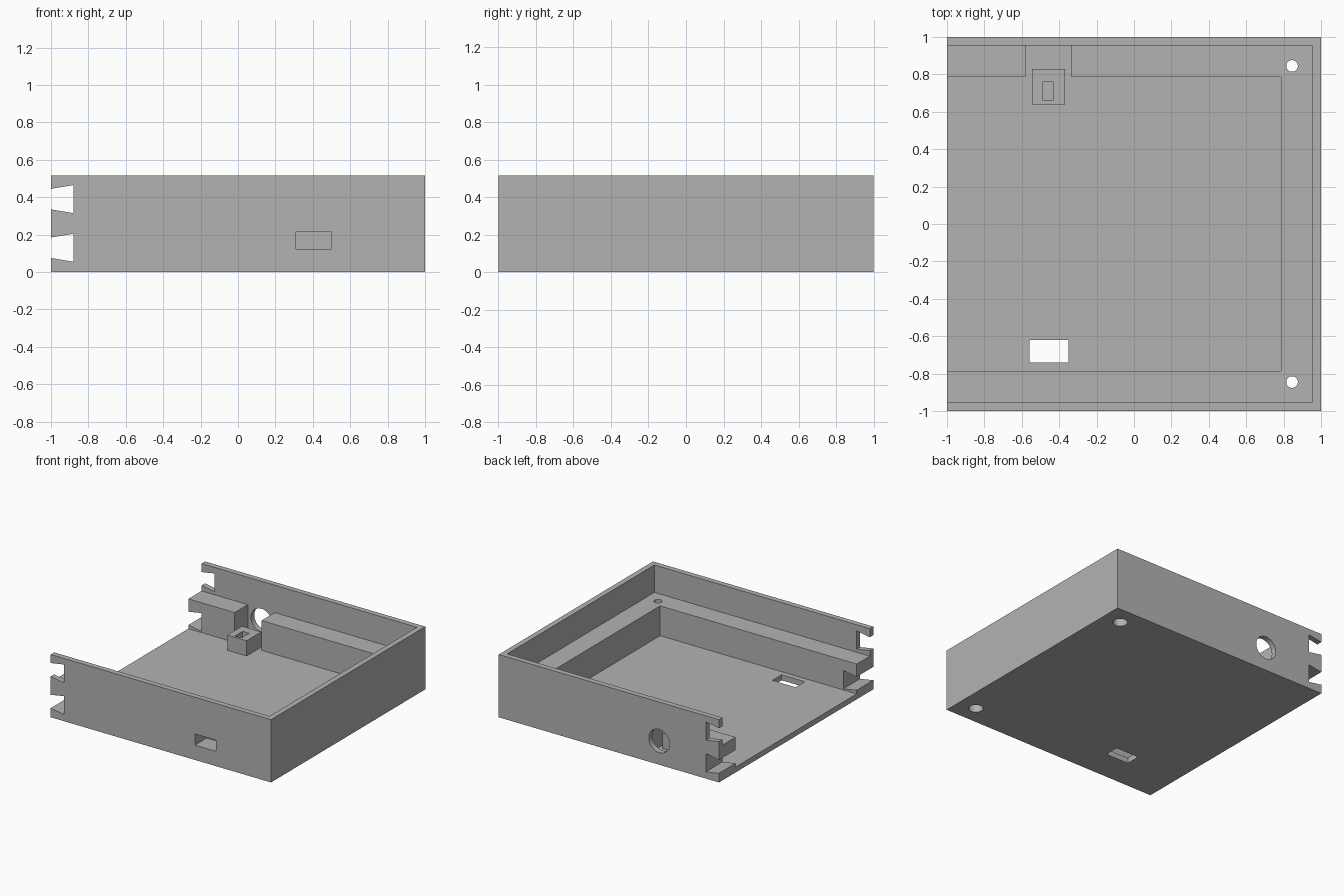
import bpy
import bmesh
from mathutils import Matrix, Vector

cube = bpy.data.objects.get("Cube")
if cube:
    bpy.data.objects.remove(cube, do_unlink=True)

grey = bpy.data.materials.new("plain grey")
grey.use_nodes = True
GREY = (0.45, 0.45, 0.45, 1)
grey.diffuse_color = GREY
grey.node_tree.nodes["Principled BSDF"].inputs["Base Color"].default_value = GREY

HEIGHT, FLOOR, LEDGE = 0.515, 0.045, 0.29
WALL_IN, LEDGE_IN = 0.955, 0.785


def finish(name, bm):
    bmesh.ops.recalc_face_normals(bm, faces=bm.faces)
    mesh = bpy.data.meshes.new(name)
    bm.to_mesh(mesh)
    bm.free()
    mesh.materials.append(grey)
    obj = bpy.data.objects.new(name, mesh)
    bpy.context.collection.objects.link(obj)
    return obj


def box(name, x, y, z):
    bm = bmesh.new()
    lo, hi = Vector((x[0], y[0], z[0])), Vector((x[1], y[1], z[1]))
    size = Matrix.Diagonal((hi - lo).to_4d())
    bmesh.ops.create_cube(bm, size=1, matrix=Matrix.Translation((lo + hi) / 2) @ size)
    return finish(name, bm)


def cylinder(name, centre, radius, depth, axis="Z"):
    bm = bmesh.new()
    turn = Matrix.Rotation(1.570796, 4, "X") if axis == "Y" else Matrix()
    bmesh.ops.create_cone(bm, cap_ends=True, segments=40, radius1=radius, radius2=radius,
                          depth=depth, matrix=Matrix.Translation(centre) @ turn)
    return finish(name, bm)


def dovetail(name, z):
    # trapezoid that widens inward, run through both side walls
    bm = bmesh.new()
    profile = [(-1.04, -0.048), (-0.88, -0.075), (-0.88, 0.075), (-1.04, 0.048)]
    face = bm.faces.new([bm.verts.new((x, -1.1, z + dz)) for x, dz in profile])
    new = bmesh.ops.extrude_face_region(bm, geom=[face])["geom"]
    bmesh.ops.translate(bm, vec=(0, 2.2, 0),
                        verts=[v for v in new if isinstance(v, bmesh.types.BMVert)])
    return finish(name, bm)


def cut(target, *cutters):
    for cutter in cutters:
        cutter.hide_render = True
        mod = target.modifiers.new("cut", "BOOLEAN")
        mod.operation, mod.solver, mod.object = "DIFFERENCE", "EXACT", cutter
        bpy.context.view_layer.objects.active = target
        bpy.ops.object.modifier_apply(modifier=mod.name)
        bpy.data.objects.remove(cutter, do_unlink=True)


# tray: walls, stepped ledge and floor, open at one end
tray = box("tray", (-1, 1), (-1, 1), (0, HEIGHT))
cut(tray,
    box("upper_cavity", (-1.2, WALL_IN), (-WALL_IN, WALL_IN), (LEDGE, 0.7)),
    box("lower_cavity", (-1.2, LEDGE_IN), (-LEDGE_IN, LEDGE_IN), (FLOOR, 0.6)),
    box("ledge_gap", (-0.58, -0.335), (0.7, WALL_IN), (FLOOR, 0.6)))

# dovetail notches at the open end
cut(tray, dovetail("upper_notch", 0.39), dovetail("lower_notch", 0.13))

# round port, front pocket and floor window
cut(tray,
    cylinder("port", (-0.457, 1, 0.195), 0.095, 0.2, "Y"),
    box("front_pocket", (0.31, 0.5), (-1.1, -0.85), (0.122, 0.213)),
    box("floor_window", (-0.56, -0.35), (-0.74, -0.62), (-0.1, 0.1)))

# counterbored screw holes in the closed corners
for side in (-1, 1):
    cut(tray,
        cylinder("screw_hole", (0.845, side * 0.845, 0.2), 0.031, 0.6),
        cylinder("screw_head", (0.845, side * 0.845, 0), 0.055, 0.3))

# small hollow post beside the port
post = box("post", (-0.545, -0.37), (0.64, 0.83), (FLOOR - 0.01, 0.17))
cut(post, box("post_socket", (-0.49, -0.43), (0.66, 0.76), (FLOOR, 0.3)))
